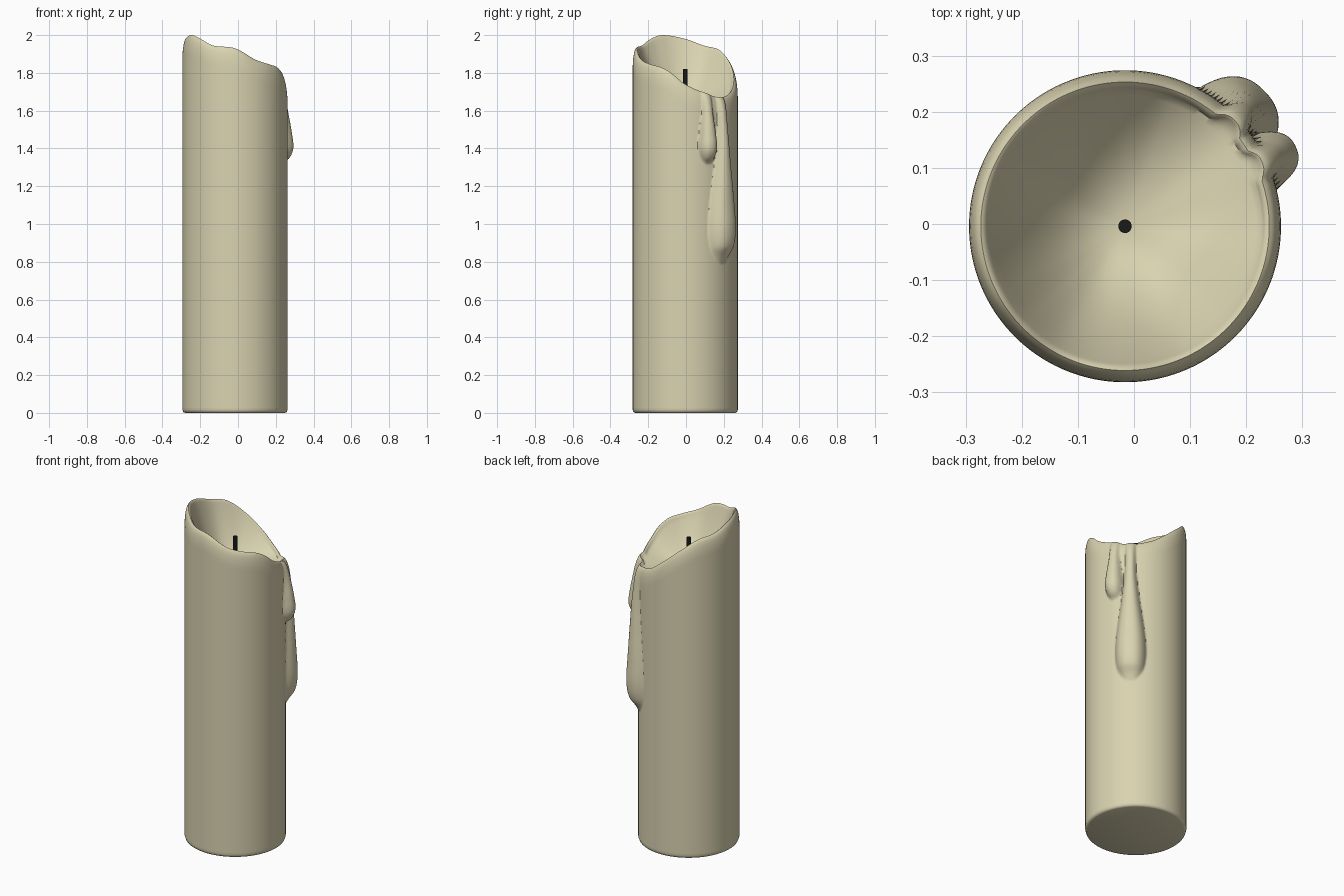
import bpy, bmesh, math

if "Cube" in bpy.data.objects:
    bpy.data.objects.remove(bpy.data.objects["Cube"])

CX, CY, R = -0.016, -0.004, 0.278
FLOOR = 1.62          # bottom of the melted hollow
SEG, ROWS, BOWL = 240, 150, 22


def spline(keys, x, period=None):
    """Smooth interpolation through (x, value) keys, optionally periodic."""
    if period:
        x %= period
        keys = ([(a - period, v) for a, v in keys[-2:]] + keys
                + [(a + period, v) for a, v in keys[:2]])
    if x <= keys[0][0]:
        return keys[0][1]
    if x >= keys[-1][0]:
        return keys[-1][1]
    n = len(keys)
    i = max(k for k in range(n - 1) if keys[k][0] <= x)

    def slope(k):
        a, b = keys[max(k - 1, 0)], keys[min(k + 1, n - 1)]
        return (b[1] - a[1]) / (b[0] - a[0])
    (x0, v0), (x1, v1) = keys[i], keys[i + 1]
    h = x1 - x0
    t = (x - x0) / h
    return (v0 * (2*t**3 - 3*t*t + 1) + slope(i) * h * (t**3 - 2*t*t + t)
            + v1 * (3*t*t - 2*t**3) + slope(i + 1) * h * (t**3 - t*t))


# Rim height by angle in degrees
RIM = [(0, 1.74), (20, 1.70), (45, 1.67), (70, 1.70), (90, 1.765), (110, 1.84),
       (135, 1.92), (158, 1.945), (180, 1.98), (208, 2.0), (225, 1.98),
       (243, 1.945), (270, 1.93), (295, 1.87), (315, 1.845), (330, 1.83), (343, 1.80)]

# Wax drips: angle, then half width and bulge by height
DRIPS = [
    (44, [(0.79, 0.02), (0.83, 0.055), (0.88, 0.078), (0.97, 0.088), (1.1, 0.08),
          (1.3, 0.053), (1.45, 0.036), (1.6, 0.03), (1.72, 0.034)],
         [(0.79, 0), (0.83, 0.022), (0.88, 0.055), (0.97, 0.068), (1.1, 0.062),
          (1.3, 0.05), (1.45, 0.04), (1.6, 0.024), (1.72, 0.008)]),
    (25, [(1.32, 0.015), (1.35, 0.04), (1.4, 0.054), (1.48, 0.048), (1.6, 0.032), (1.72, 0.03)],
         [(1.32, 0), (1.35, 0.036), (1.4, 0.057), (1.48, 0.05), (1.6, 0.028), (1.72, 0.008)]),
]


def bulge(deg, z):
    best = 0.0
    for centre, widths, heights in DRIPS:
        s = abs((deg - centre + 180) % 360 - 180) * math.pi / 180 * R
        t = s / spline(widths, z)
        if t < 1:
            best = max(best, spline(heights, z) * (1 - t**2.6)**1.1)
    return best


def column(deg):
    """Radius/height profile of the candle at one angle, bottom to hollow."""
    top = spline(RIM, deg, 360)
    pts = [(R - 0.014, 0.0), (R - 0.004, 0.004), (R, 0.016)]
    z0, z1 = 0.03, top - 0.11
    for k in range(ROWS):
        z = z0 + (z1 - z0) * k / (ROWS - 1)
        pts.append((R + bulge(deg, z), z))
    # rounded lip
    for r, dz in [(R, 0.09), (R - 0.001, 0.07), (R - 0.003, 0.05), (R - 0.006, 0.032),
                  (R - 0.010, 0.017), (R - 0.015, 0.006), (R - 0.021, 0.0),
                  (R - 0.026, 0.003), (R - 0.031, 0.012)]:
        pts.append((r + bulge(deg, top - dz), top - dz))
    # hollow
    rin, zin = R - 0.034, top - 0.02
    for k in range(BOWL):
        f = 1 - k / BOWL
        pts.append((rin * f, FLOOR + (zin - FLOOR) * f**2.2))
    return pts


def material(name, rgb):
    m = bpy.data.materials.new(name)
    m.diffuse_color = (*rgb, 1)
    m.use_nodes = True
    m.node_tree.nodes["Principled BSDF"].inputs["Base Color"].default_value = m.diffuse_color
    return m


# Candle body
bm = bmesh.new()
cols = []
for i in range(SEG):
    deg = 360 * i / SEG
    c, s = math.cos(math.radians(deg)), math.sin(math.radians(deg))
    cols.append([bm.verts.new((CX + r * c, CY + r * s, z)) for r, z in column(deg)])
low = bm.verts.new((CX, CY, FLOOR))
for i in range(SEG):
    a, b = cols[i], cols[(i + 1) % SEG]
    for k in range(len(a) - 1):
        bm.faces.new((a[k], b[k], b[k + 1], a[k + 1]))
    bm.faces.new((a[-1], b[-1], low))
bm.faces.new([c[0] for c in reversed(cols)])
mesh = bpy.data.meshes.new("candle_body")
bm.to_mesh(mesh)
bm.free()
body = bpy.data.objects.new("candle_body", mesh)
bpy.context.collection.objects.link(body)
mesh.materials.append(material("wax", (0.70, 0.65, 0.44)))
bpy.context.view_layer.objects.active = body
body.select_set(True)
bpy.ops.object.shade_smooth_by_angle(angle=math.radians(50))
body.select_set(False)

# Wick
bpy.ops.mesh.primitive_cylinder_add(vertices=24, radius=0.012, depth=0.24,
                                    location=(CX, CY, 1.70))
wick = bpy.context.object
wick.name = "wick"
wick.data.materials.append(material("wick_black", (0.01, 0.01, 0.01)))
bpy.ops.object.shade_smooth_by_angle(angle=math.radians(40))
